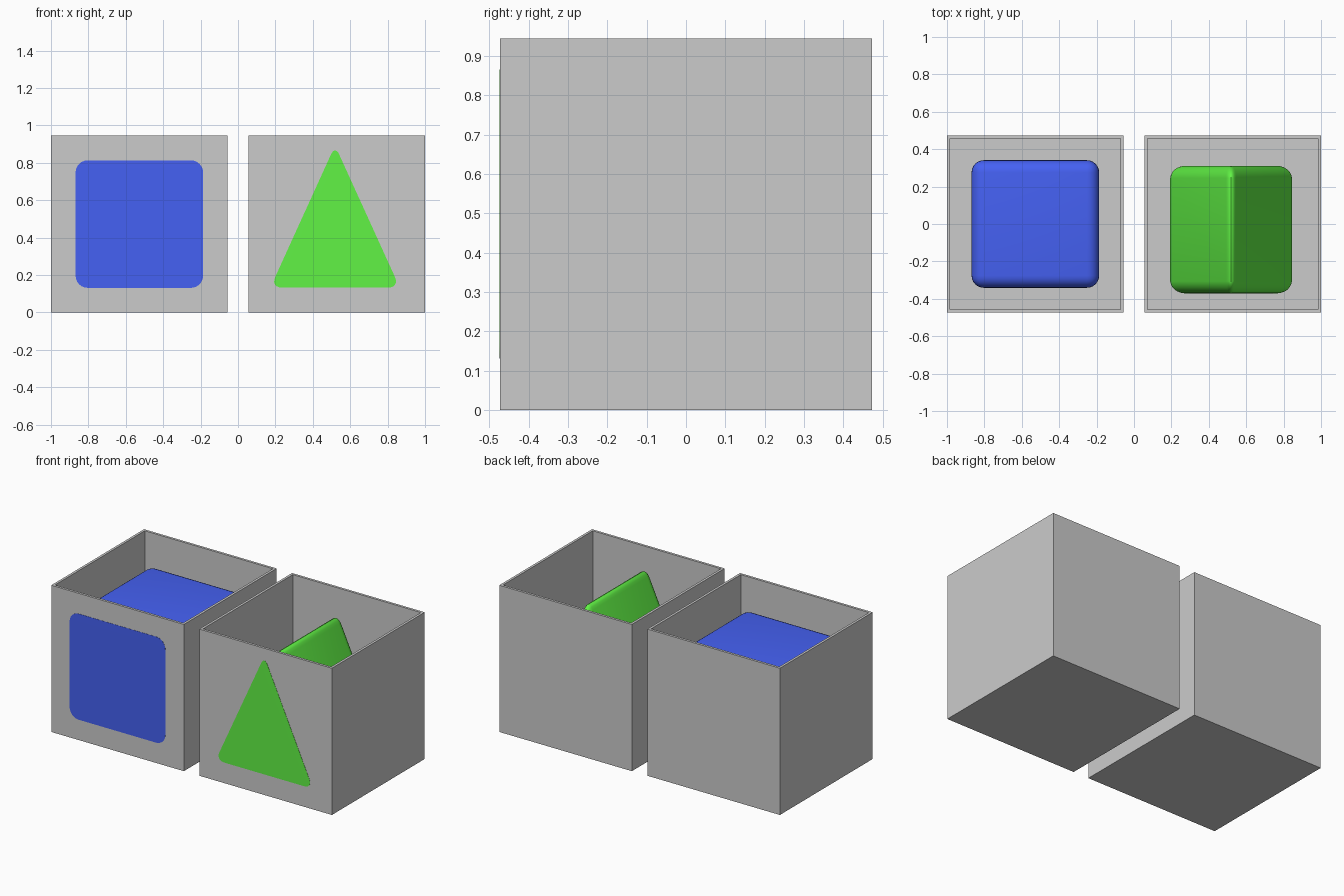
import bpy, bmesh

if "Cube" in bpy.data.objects:
    bpy.data.objects.remove(bpy.data.objects["Cube"])

H = 0.4725      # half size of each bin
CX = 0.5275     # bin centre offset from the middle
WALL = 0.016


def add_object(name, bm, color=None):
    mesh = bpy.data.meshes.new(name)
    bmesh.ops.recalc_face_normals(bm, faces=bm.faces)
    bm.to_mesh(mesh)
    bm.free()
    ob = bpy.data.objects.new(name, mesh)
    bpy.context.collection.objects.link(ob)
    if color:
        mat = bpy.data.materials.new(name + "_paint")
        mat.diffuse_color = color
        mat.use_nodes = True
        mat.node_tree.nodes["Principled BSDF"].inputs["Base Color"].default_value = mat.diffuse_color
        mesh.materials.append(mat)
    return ob


def open_bin(name, cx):
    # thin-walled cube with an open top
    bm = bmesh.new()
    bmesh.ops.create_cube(bm, size=2 * H)
    bmesh.ops.translate(bm, verts=bm.verts, vec=(cx, 0, H))
    top = [f for f in bm.faces if f.calc_center_median().z > 2 * H - 0.01]
    bmesh.ops.delete(bm, geom=top, context='FACES_ONLY')
    ob = add_object(name, bm)
    mod = ob.modifiers.new("walls", 'SOLIDIFY')
    mod.thickness = WALL
    mod.offset = -1
    mod.use_even_offset = True


def rounded_prism(name, profile, cy, half, color, flat_y=None):
    # x/z profile extruded along y with all edges rounded;
    # flat_y squashes it into a thin plate on the front of the bin
    bm = bmesh.new()
    face = bm.faces.new([bm.verts.new((x, cy - half, z)) for x, z in profile])
    ext = bmesh.ops.extrude_face_region(bm, geom=[face])
    new = [g for g in ext['geom'] if isinstance(g, bmesh.types.BMVert)]
    bmesh.ops.translate(bm, verts=new, vec=(0, 2 * half, 0))
    bmesh.ops.recalc_face_normals(bm, faces=bm.faces)
    bmesh.ops.bevel(bm, geom=bm.edges[:], offset=0.065, segments=6,
                    profile=0.5, affect='EDGES', clamp_overlap=True)
    if flat_y is not None:
        for v in bm.verts:
            v.co.y = flat_y + (v.co.y - cy) / half * 0.001
    ob = add_object(name, bm, color)
    bpy.ops.object.select_all(action='DESELECT')
    ob.select_set(True)
    bpy.context.view_layer.objects.active = ob
    bpy.ops.object.shade_smooth_by_angle(angle=0.6)


BLUE = (0.06, 0.12, 0.9, 1)
GREEN = (0.12, 0.9, 0.06, 1)

# bins
open_bin("left_bin", -CX)
open_bin("right_bin", CX)

# blocks inside and their matching front labels
s = 0.341
square = [(-CX - s, H - s), (-CX + s, H - s), (-CX + s, H + s), (-CX - s, H + s)]
triangle = [(0.173, 0.133), (0.865, 0.133), (0.519, 0.893)]
for shape, profile, cy, color in (("square", square, 0, BLUE),
                                  ("triangle", triangle, -0.03, GREEN)):
    rounded_prism(shape + "_block", profile, cy, 0.341, color)
    rounded_prism(shape + "_label", profile, cy, 0.341, color, flat_y=-H - 0.0005)
